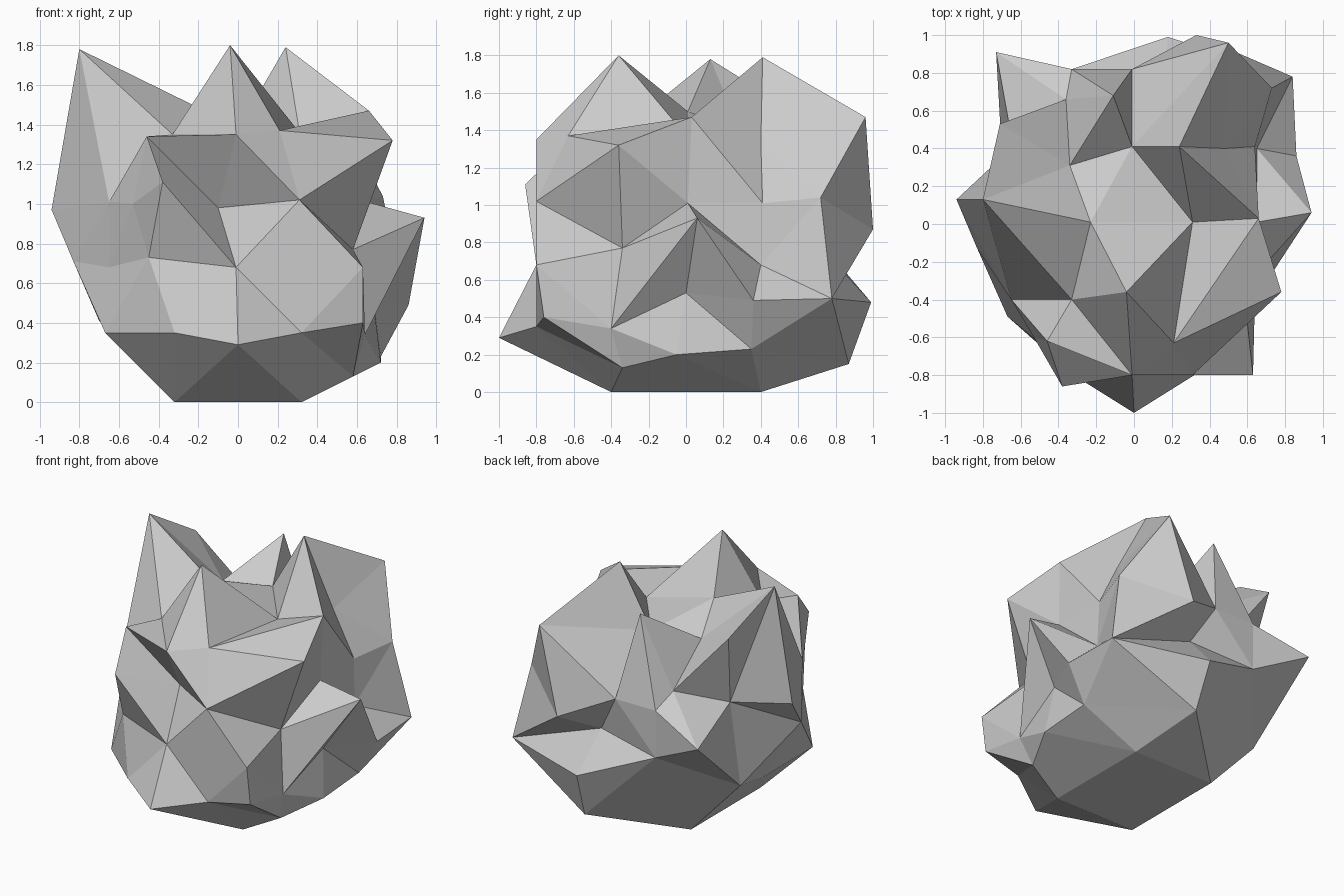
import bpy, bmesh
from mathutils import Vector

if "Cube" in bpy.data.objects:
    bpy.data.objects.remove(bpy.data.objects["Cube"])

CENTRE = Vector((0, 0, 0.75))

# Crags and hollows, from the foot upwards
crags = [
    # foot (0-9)
    (0, -1, .29), (.64, -.40, .34), (.72, -.05, .20), (.72, .35, .23), (.86, .36, .49),
    (.84, .78, .50), (.20, .87, .15), (.18, .99, .48), (-.70, .38, .41), (-.67, -.49, .35),
    # waist and undercuts (10-21)
    (-.01, -.8, .68), (.63, -.8, .68), (.58, -.34, .77), (.68, 0, .53), (.94, .06, .93),
    (.63, -.76, .40), (.15, .75, .74), (-.61, 0, .30), (-.73, .91, .88), (-.94, .13, .97),
    (-.83, -.13, .71), (.58, -.34, .13),
    # shoulder (22-30)
    (.31, -.8, 1.02), (-.10, -.52, .98), (-.38, -.86, 1.11), (-.53, -.60, 1.0),
    (.65, .01, 1.01), (.73, .72, 1.04), (.33, 1, .87), (-.36, .66, 1.11), (-.01, .82, 1.02),
    # crown (31-47), front-left hollow (48)
    (-.01, -.8, 1.35), (.21, -.63, 1.37), (-.46, -.62, 1.34), (-.33, -.40, 1.35),
    (.78, -.36, 1.32), (.66, .03, 1.47), (.50, .96, 1.47), (.48, .40, 1.33), (.31, .01, 1.36),
    (-.23, .01, 1.50), (-.34, .31, 1.35), (-.01, .41, 1.36), (-.71, .53, 1.53),
    (-.11, .68, 1.61), (-.80, .13, 1.78), (-.04, -.36, 1.80), (.24, .41, 1.79),
    (-.45, -.67, .73),
]
points = [Vector(c) for c in crags]

# Flat base (49-52)
points += [Vector((sx * 0.32, sy * 0.4, 0)) for sx in (-1, 1) for sy in (-1, 1)]
# Mirrored front foot edge and rear shoulders (53-56)
for s in (-1, 1):
    points += [Vector((s * 0.32, -0.8, 0.35)), Vector((s * 0.64, 0.41, 1.01))]
# Opposite waist corners (57, 58), upright back edge (59, 60), left hollow (61)
points += [Vector((s * 0.65, s * 0.4, 0.68)) for s in (-1, 1)]
points += [Vector((-0.33, 0.82, z)) for z in (0.68, 1.02)]
points += [Vector((-0.65, -0.4, 1.01))]

# Valleys and ridges that must run between particular points
creases = [
    (39, 40), (39, 42), (39, 46), (39, 32), (36, 47), (36, 26), (35, 26),  # crown hollows
    (47, 38), (37, 38), (42, 30), (30, 37), (44, 30), (36, 32),
    (1, 13), (13, 4), (1, 14), (14, 58), (26, 58), (56, 38),               # right spur
    (1, 11), (1, 15), (15, 21), (1, 21),                                   # right undercut
    (5, 16), (5, 58), (27, 58), (28, 16), (30, 16), (59, 7),               # back spur
    (45, 34), (45, 61), (61, 20), (45, 54), (54, 18), (18, 59), (54, 20),  # left side
    (18, 60), (44, 60), (57, 20), (57, 9), (20, 17), (8, 17),
    (48, 57), (48, 9), (48, 24), (25, 34), (25, 57),                       # front-left hollow
]

# Skin the points as a ball
bm = bmesh.new()
verts = [bm.verts.new((p - CENTRE).normalized()) for p in points]
bmesh.ops.convex_hull(bm, input=bm.verts[:])
bmesh.ops.triangulate(bm, faces=bm.faces[:])


def crosses(a, b, u, v):
    """Do the arcs a-b and u-v cross on the ball?"""
    ab, uv = a.co.cross(b.co), u.co.cross(v.co)
    return (ab.dot(u.co) * ab.dot(v.co) < -1e-9 and uv.dot(a.co) * uv.dot(b.co) < -1e-9
            and (a.co + b.co).dot(u.co + v.co) > 0)


def run_crease(a, b):
    """Turn the edges lying across a-b until a and b are joined."""
    for attempt in range(30):
        if bm.edges.get((a, b)):
            return
        for e in bm.edges[:]:
            u, v = e.verts
            if not crosses(a, b, u, v):
                continue
            p, q = [next(w for w in f.verts if w not in (u, v)) for f in e.link_faces]
            if crosses(p, q, u, v) and (attempt % 2 or not crosses(a, b, p, q)):
                bmesh.utils.edge_rotate(e, True)
                break


for i, j in creases:
    run_crease(verts[i], verts[j])

# Push each corner out to its real place
for v, p in zip(verts, points):
    v.co = p
bmesh.ops.recalc_face_normals(bm, faces=bm.faces[:])

mesh = bpy.data.meshes.new("craggy_rock")
bm.to_mesh(mesh)
bm.free()
rock = bpy.data.objects.new("craggy_rock", mesh)
bpy.context.collection.objects.link(rock)
